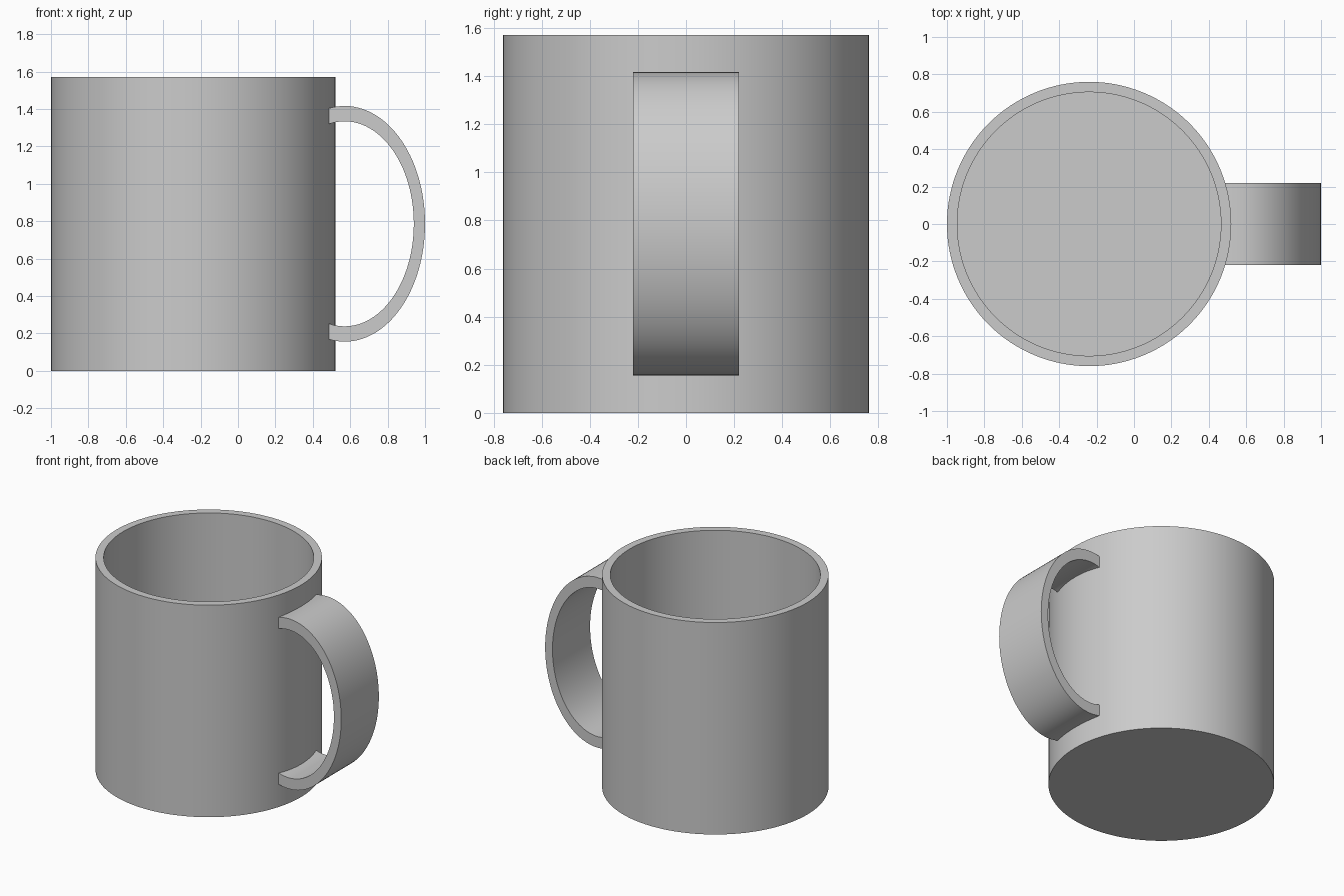
import bpy
import bmesh
from math import sin, cos, acos, pi, radians
from mathutils import Vector

if "Cube" in bpy.data.objects:
    bpy.data.objects.remove(bpy.data.objects["Cube"], do_unlink=True)

# Cup dimensions
CUP_X, RADIUS, INNER, HEIGHT, FLOOR = -0.24, 0.76, 0.705, 1.57, 0.055
# Handle dimensions: two concentric ellipses, cut off inside the cup wall
HANDLE_X, HANDLE_Z, HALF_WIDTH, CUT_X = 0.57, 0.786, 0.22, 0.475
OUTER_ARC, INNER_ARC = (0.43, 0.63), (0.37, 0.548)
SEGMENTS, STEPS = 128, 64

grey = bpy.data.materials.new("ceramic_grey")
grey.use_nodes = True
color = (0.6, 0.6, 0.6, 1)
grey.diffuse_color = color
grey.node_tree.nodes["Principled BSDF"].inputs["Base Color"].default_value = color


def finish(bm, name):
    """Turn a bmesh into a smooth shaded object with sharp edges kept."""
    bmesh.ops.recalc_face_normals(bm, faces=bm.faces)
    mesh = bpy.data.meshes.new(name)
    bm.to_mesh(mesh)
    bm.free()
    mesh.materials.append(grey)
    obj = bpy.data.objects.new(name, mesh)
    bpy.context.collection.objects.link(obj)
    bpy.ops.object.select_all(action='DESELECT')
    obj.select_set(True)
    bpy.context.view_layer.objects.active = obj
    bpy.ops.object.shade_smooth_by_angle(angle=radians(30))
    return obj


# Cup body: wall, rim and floor as a revolved profile
bm = bmesh.new()
profile = [(RADIUS, 0), (RADIUS, HEIGHT), (INNER, HEIGHT), (INNER, FLOOR)]
rings = []
for r, z in profile:
    angles = [2 * pi * i / SEGMENTS for i in range(SEGMENTS)]
    rings.append([bm.verts.new((CUP_X + r * cos(a), r * sin(a), z)) for a in angles])
for low, high in zip(rings, rings[1:]):
    for i in range(SEGMENTS):
        j = (i + 1) % SEGMENTS
        bm.faces.new((low[i], low[j], high[j], high[i]))
bm.faces.new(rings[0])
bm.faces.new(rings[-1])
finish(bm, "cup_body")


# Handle: flat band swept along the half ellipse
def arc(radii):
    end = acos((CUT_X - HANDLE_X) / radii[0])
    angles = [end * (2 * i / STEPS - 1) for i in range(STEPS + 1)]
    return [Vector((HANDLE_X + radii[0] * cos(a), 0, HANDLE_Z + radii[1] * sin(a)))
            for a in angles]


bm = bmesh.new()
side = Vector((0, HALF_WIDTH, 0))
sections = [[bm.verts.new(p) for p in (o - side, o + side, i + side, i - side)]
            for o, i in zip(arc(OUTER_ARC), arc(INNER_ARC))]
for a, b in zip(sections, sections[1:]):
    for k in range(4):
        n = (k + 1) % 4
        bm.faces.new((a[k], a[n], b[n], b[k]))
bm.faces.new(sections[0])
bm.faces.new(sections[-1])
finish(bm, "handle")
